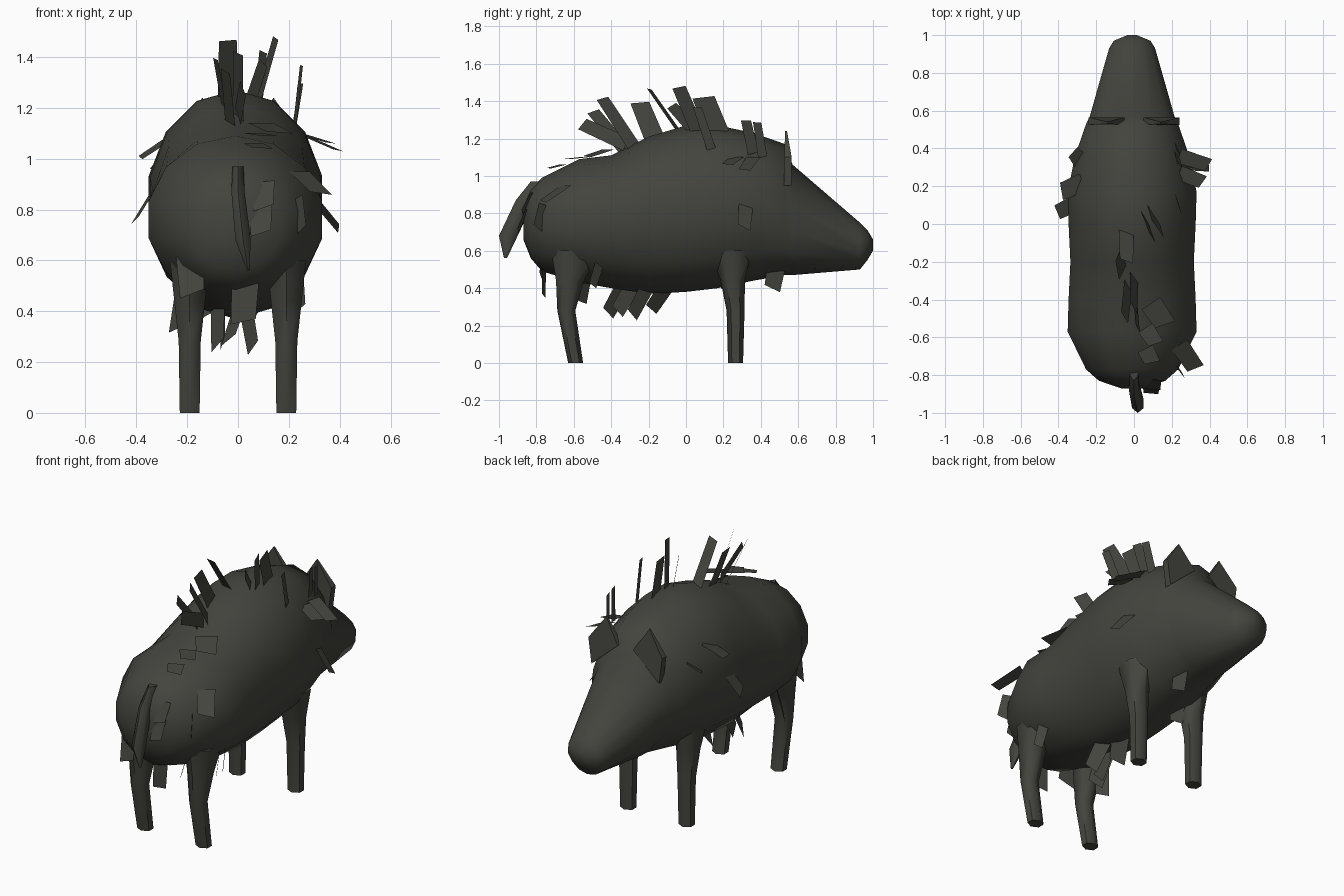
import bpy
import math
from mathutils import Vector

start_cube = bpy.data.objects.get("Cube")
if start_cube:
    bpy.data.objects.remove(start_cube, do_unlink=True)

# Single dark olive hide colour
hide = bpy.data.materials.new("dark_olive_hide")
hide_colour = (0.058, 0.058, 0.049, 1)
hide.use_nodes = True
hide.diffuse_color = hide_colour
shader = hide.node_tree.nodes["Principled BSDF"]
shader.inputs["Base Color"].default_value = hide_colour
shader.inputs["Roughness"].default_value = 0.9


def make_object(name, verts, faces, smooth_angle=None):
    mesh = bpy.data.meshes.new(name)
    mesh.from_pydata(verts, [], faces)
    mesh.materials.append(hide)
    obj = bpy.data.objects.new(name, mesh)
    bpy.context.collection.objects.link(obj)
    if smooth_angle:
        bpy.ops.object.select_all(action="DESELECT")
        obj.select_set(True)
        bpy.context.view_layer.objects.active = obj
        bpy.ops.object.shade_smooth_by_angle(angle=math.radians(smooth_angle))
    return obj


def loft(name, rings, smooth_angle):
    """Skin a closed tube over rings of equal point count."""
    sides = len(rings[0])
    verts = [point for ring in rings for point in ring]
    faces = [tuple(reversed(range(sides)))]
    for r in range(len(rings) - 1):
        for s in range(sides):
            t = (s + 1) % sides
            a, b = r * sides, (r + 1) * sides
            faces.append((a + s, a + t, b + t, b + s))
    last = (len(rings) - 1) * sides
    faces.append(tuple(range(last, last + sides)))
    return make_object(name, verts, faces, smooth_angle)


def upright_ring(y, top, bottom, half_width, sides=14, x=0.0):
    """Cross-section standing across the y axis."""
    middle, half_height = (top + bottom) / 2, (top - bottom) / 2
    ring = []
    for s in range(sides):
        a = math.tau * s / sides
        ring.append((x + half_width * math.sin(a), y,
                     middle + half_height * math.cos(a)))
    return ring


def level_ring(x, y, z, rx, ry, sides=6):
    """Cross-section lying across the z axis."""
    ring = []
    for s in range(sides):
        a = math.tau * (s + 0.5) / sides
        ring.append((x + rx * math.cos(a), y + ry * math.sin(a), z))
    return ring


# Body, shoulder hump and tapering snout: y, top, bottom, half width
body_profile = [
    (-0.87, 0.84, 0.66, 0.06), (-0.83, 0.93, 0.56, 0.18),
    (-0.77, 0.99, 0.49, 0.25), (-0.57, 1.09, 0.43, 0.35),
    (-0.40, 1.11, 0.40, 0.345), (-0.20, 1.21, 0.37, 0.335),
    (0.0, 1.27, 0.38, 0.345), (0.17, 1.27, 0.40, 0.35),
    (0.36, 1.23, 0.44, 0.31), (0.53, 1.17, 0.47, 0.25),
    (0.57, 1.06, 0.47, 0.23), (0.93, 0.75, 0.50, 0.125),
    (0.97, 0.71, 0.55, 0.10), (1.0, 0.66, 0.60, 0.025),
]
loft("body", [upright_ring(*row, x=-0.01) for row in body_profile], 60)

# Legs: y, z, half width, half depth, from the hoof upwards
front_leg = [(0.265, 0, 0.045, 0.04), (0.265, 0.28, 0.05, 0.048),
             (0.25, 0.44, 0.065, 0.065), (0.24, 0.6, 0.09, 0.11)]
rear_leg = [(-0.59, 0, 0.045, 0.04), (-0.64, 0.28, 0.05, 0.048),
            (-0.62, 0.44, 0.07, 0.075), (-0.59, 0.6, 0.09, 0.13)]
for side_name, side in (("left", 1), ("right", -1)):
    for leg_name, rows in (("front_leg", front_leg), ("rear_leg", rear_leg)):
        rings = [level_ring(side * 0.19, *row) for row in rows]
        loft(f"{side_name}_{leg_name}", rings, 60)

    # Ears: thin upright flaps behind the head
    outline = [(0.05, 1.1), (0.12, 1.23), (0.24, 1.1), (0.22, 0.95)]
    verts = [(side * x, y, z) for y in (0.525, 0.565) for x, z in outline]
    verts[1] = (side * 0.14, 0.53, 1.24)
    verts[5] = (side * 0.14, 0.54, 1.24)
    faces = [(0, 1, 2, 3), (7, 6, 5, 4)]
    faces += [(i, i + 4, (i + 1) % 4 + 4, (i + 1) % 4) for i in range(4)]
    if side < 0:
        faces = [tuple(reversed(face)) for face in faces]
    make_object(f"{side_name}_ear", verts, faces)

# Tail: hanging from the rump, widening then ending in a point
tail_rows = [(0.0, -0.77, 0.97, 0.025, 0.06), (0.0, -0.86, 0.87, 0.03, 0.05),
             (0.02, -0.95, 0.68, 0.035, 0.05), (0.04, -0.965, 0.56, 0.005, 0.008)]
loft("tail", [level_ring(*row) for row in reversed(tail_rows)], 60)


def bristles(name, cards):
    """Flat hair cards: root, tip, width and the direction they face."""
    verts, faces = [], []
    for root, tip, width, facing in cards:
        root, tip = Vector(root), Vector(tip)
        along = (tip - root).normalized()
        across = along.cross(Vector(facing)).normalized() * width / 2
        skew = along * width * 0.2
        n = len(verts)
        verts += [root - across, root + across,
                  tip + across * 0.9 - skew, tip - across * 0.9 + skew * 0.2]
        faces.append((n, n + 1, n + 2, n + 3))
    make_object(name, verts, faces)


SIDE, BACK, UP = (1, 0.25, 0), (0.2, 1, 0), (0, 0, 1)
SLANT = (0.8, 0.6, 0)

bristles("mane", [
    ((0.0, -0.32, 1.17), (0.02, -0.56, 1.28), 0.08, SLANT),
    ((-0.03, -0.32, 1.13), (-0.05, -0.50, 1.35), 0.08, SLANT),
    ((0.0, -0.28, 1.16), (0.0, -0.45, 1.42), 0.08, SLANT),
    ((-0.05, -0.16, 1.18), (-0.09, -0.25, 1.40), 0.11, SIDE),
    ((-0.04, -0.04, 1.24), (-0.04, -0.20, 1.47), 0.08, BACK),
    ((0.07, 0.08, 1.20), (0.15, -0.04, 1.48), 0.08, SIDE),
    ((0.04, 0.08, 1.20), (0.10, -0.08, 1.38), 0.07, SLANT),
    ((0.08, 0.17, 1.22), (0.10, 0.09, 1.43), 0.13, SIDE),
    ((0.22, 0.36, 1.12), (0.25, 0.32, 1.30), 0.06, SIDE),
    ((0.22, 0.41, 1.10), (0.24, 0.38, 1.29), 0.05, SIDE),
    ((0.22, 0.15, 1.10), (0.25, 0.06, 1.37), 0.05, SIDE),
])

bristles("flank_bristles", [
    ((0.24, 0.36, 1.10), (0.40, 0.31, 1.03), 0.08, UP),
    ((0.24, 0.27, 1.10), (0.37, 0.22, 1.06), 0.08, UP),
    ((-0.27, 0.22, 1.08), (-0.39, 0.17, 1.00), 0.10, UP),
    ((-0.33, 0.10, 0.88), (-0.41, 0.06, 0.75), 0.09, SIDE),
    ((0.30, 0.32, 0.84), (0.40, 0.31, 0.72), 0.08, SIDE),
    ((-0.27, 0.38, 1.02), (-0.33, 0.32, 0.95), 0.08, UP),
    ((0.24, -0.64, 0.95), (0.33, -0.77, 0.86), 0.10, UP),
])

bristles("rump_bristles", [
    ((0.09, -0.42, 1.14), (0.17, -0.54, 1.10), 0.12, UP),
    ((0.06, -0.55, 1.10), (0.12, -0.64, 1.09), 0.09, UP),
    ((0.06, -0.66, 1.06), (0.10, -0.74, 1.04), 0.09, UP),
    ((0.10, -0.82, 0.91), (0.10, -0.88, 0.80), 0.09, BACK),
    ((0.09, -0.85, 0.82), (0.09, -0.90, 0.70), 0.09, BACK),
    ((0.22, -0.74, 0.84), (0.24, -0.78, 0.70), 0.12, SLANT),
    ((-0.19, -0.74, 0.62), (-0.18, -0.78, 0.46), 0.11, BACK),
    ((0.03, -0.76, 0.54), (0.02, -0.76, 0.35), 0.11, BACK),
])

bristles("belly_bristles", [
    ((-0.08, -0.33, 0.42), (-0.08, -0.42, 0.26), 0.10, SLANT),
    ((0.03, -0.20, 0.42), (0.06, -0.29, 0.25), 0.09, SLANT),
    ((-0.06, -0.28, 0.42), (-0.06, -0.37, 0.27), 0.09, SIDE),
    ((0.0, -0.11, 0.40), (-0.04, -0.19, 0.28), 0.10, SLANT),
    ((-0.22, -0.53, 0.50), (-0.25, -0.56, 0.32), 0.08, SLANT),
    ((0.24, -0.46, 0.54), (0.25, -0.50, 0.41), 0.06, SLANT),
    ((0.08, 0.48, 0.50), (0.08, 0.46, 0.39), 0.10, SIDE),
    ((-0.10, 0.24, 0.46), (-0.12, 0.21, 0.38), 0.08, SLANT),
])
